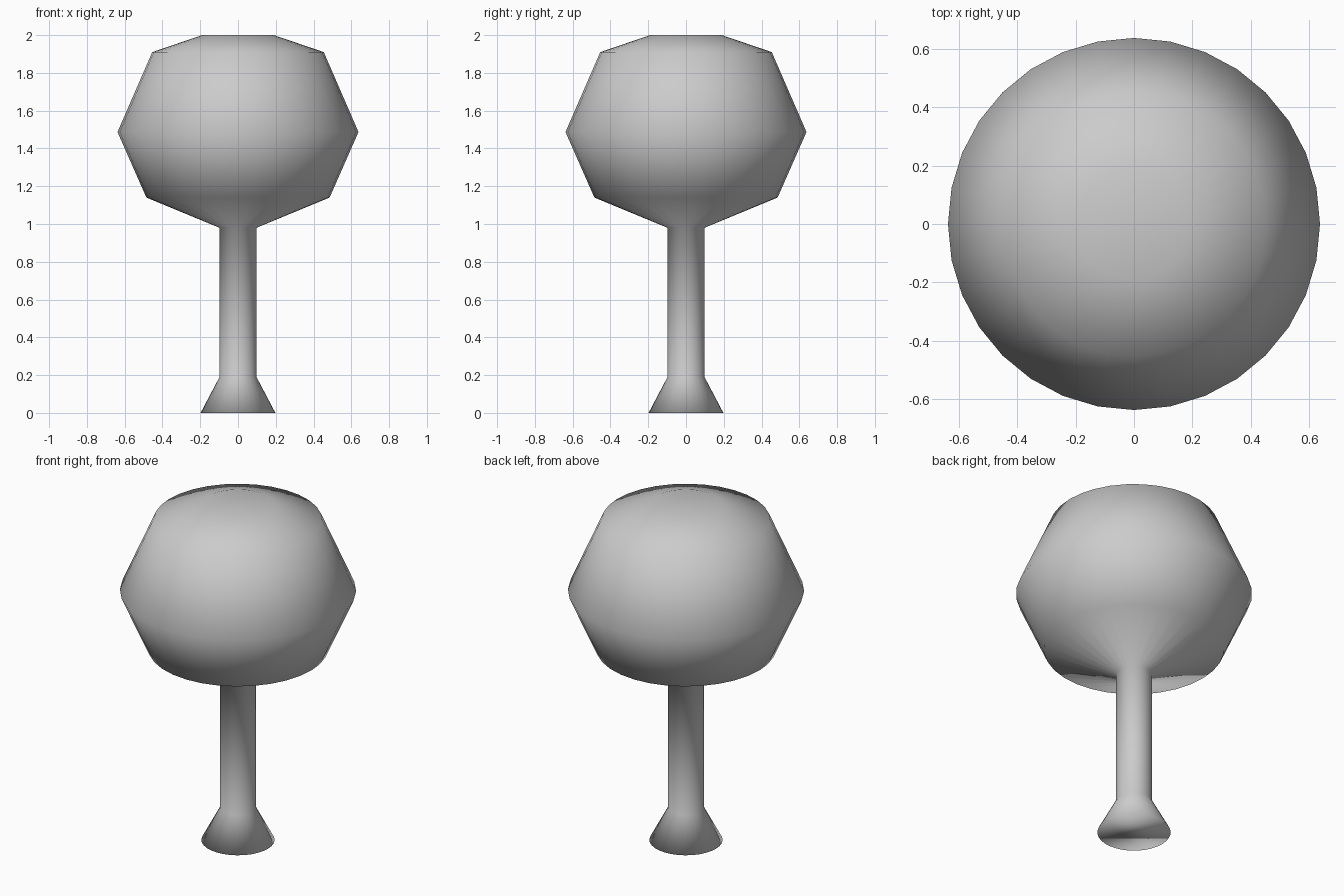
import bpy, bmesh, math

if "Cube" in bpy.data.objects:
    bpy.data.objects.remove(bpy.data.objects["Cube"])

SIDES = 32
# Profile (radius, height): flared foot, straight stem, faceted round head
PROFILE = [(0.198, 0.0), (0.098, 0.19), (0.098, 0.98), (0.485, 1.14),
           (0.638, 1.487), (0.454, 1.91), (0.19, 2.0)]


def lathe(name, profile, sides):
    bm = bmesh.new()
    rings = [[bm.verts.new((r * math.cos(2 * math.pi * i / sides),
                            r * math.sin(2 * math.pi * i / sides), z))
              for i in range(sides)] for r, z in profile]
    for low, high in zip(rings, rings[1:]):
        for i in range(sides):
            j = (i + 1) % sides
            bm.faces.new((low[i], low[j], high[j], high[i]))
    # Close the foot and the crown
    bm.faces.new(rings[0][::-1])
    bm.faces.new(rings[-1])
    for face in bm.faces:
        face.smooth = True
    mesh = bpy.data.meshes.new(name)
    bm.to_mesh(mesh)
    bm.free()
    obj = bpy.data.objects.new(name, mesh)
    bpy.context.collection.objects.link(obj)
    return obj


# Stem and head are one continuous smooth-shaded surface
lathe("round_tree", PROFILE, SIDES)
